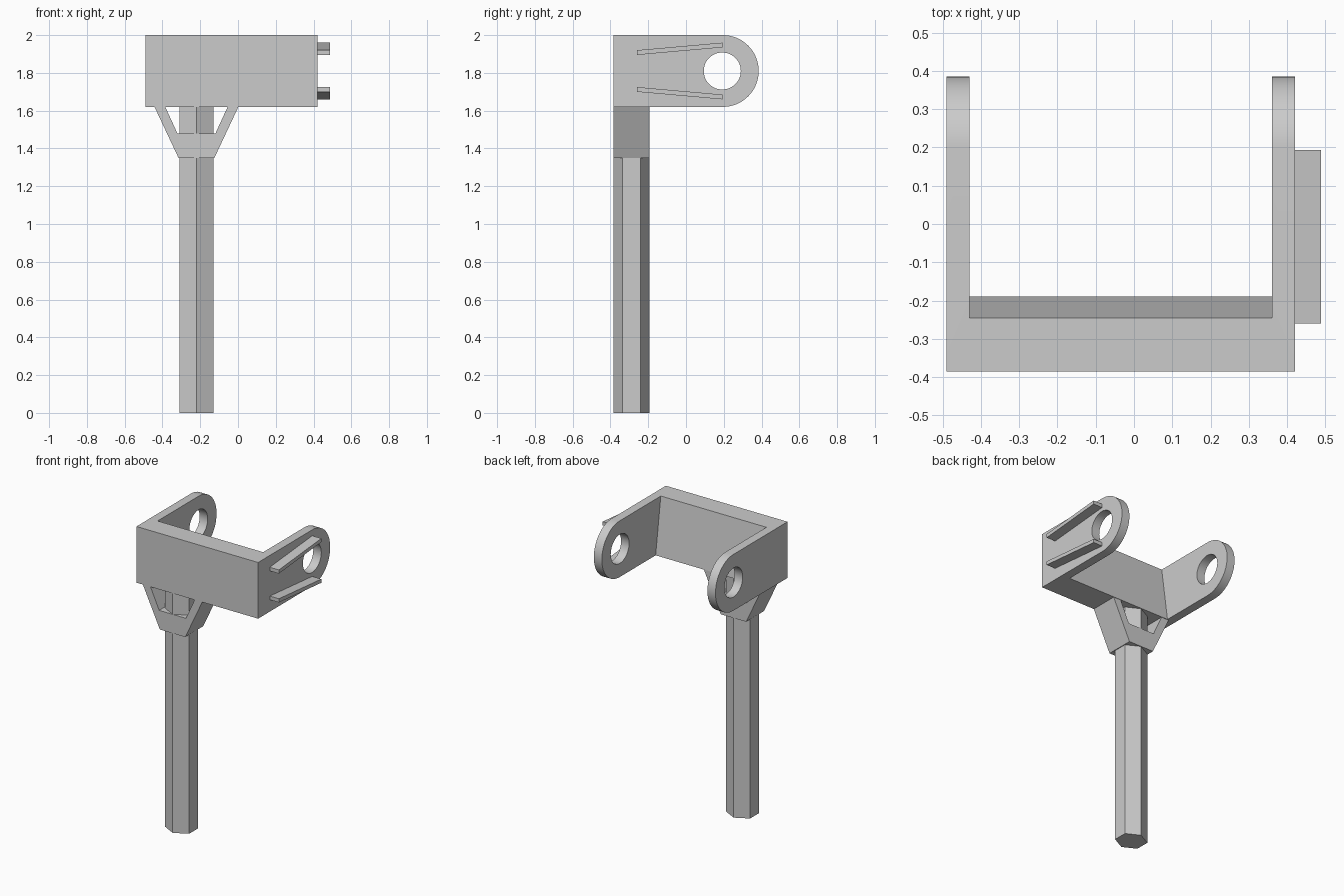
import bpy, bmesh
from math import sin, cos, pi, radians
from mathutils import Vector

if "Cube" in bpy.data.objects:
    bpy.data.objects.remove(bpy.data.objects["Cube"])


def prism(name, pts, to3d, depth):
    """Extrude a 2D profile (mapped into space by to3d) along a depth vector."""
    bm = bmesh.new()
    face = bm.faces.new([bm.verts.new(to3d(a, b)) for a, b in pts])
    ext = bmesh.ops.extrude_face_region(bm, geom=[face])
    verts = [v for v in ext["geom"] if isinstance(v, bmesh.types.BMVert)]
    bmesh.ops.translate(bm, verts=verts, vec=Vector(depth))
    bmesh.ops.recalc_face_normals(bm, faces=bm.faces)
    me = bpy.data.meshes.new(name)
    bm.to_mesh(me)
    bm.free()
    ob = bpy.data.objects.new(name, me)
    bpy.context.collection.objects.link(ob)
    return ob


def side_prism(name, pts, x0, x1):
    return prism(name, pts, lambda y, z: (x0, y, z), (x1 - x0, 0, 0))


def front_prism(name, pts, y0, y1):
    return prism(name, pts, lambda x, z: (x, y0, z), (0, y1 - y0, 0))


def arc(cy, cz, r, a0, a1, n):
    return [(cy + r * cos(a0 + (a1 - a0) * i / n),
             cz + r * sin(a0 + (a1 - a0) * i / n)) for i in range(n + 1)]


def cut(target, cutter):
    cutter.hide_render = True
    mod = target.modifiers.new("cut", 'BOOLEAN')
    mod.operation = 'DIFFERENCE'
    mod.solver = 'EXACT'
    mod.object = cutter
    bpy.context.view_layer.objects.active = target
    bpy.ops.object.modifier_apply(modifier=mod.name)
    bpy.data.objects.remove(cutter)


FRONT, BACK = -0.385, -0.193
MID_Z, EYE_Y, R = 1.81, 0.195, 0.19

# U-shaped bracket: rounded side profile, hollowed between the arms, pierced by the eyes
outline = [(FRONT, 2.0), (FRONT, 1.62)] + arc(EYE_Y, MID_Z, R, -pi / 2, pi / 2, 32)
bracket = side_prism("bracket", outline, -0.49, 0.42)
slope = (0.245 - 0.19) / 0.38
pocket = [(-0.245 - slope * 0.2, 2.2), (-0.19 + slope * 0.2, 1.42), (0.6, 1.42), (0.6, 2.2)]
cut(bracket, side_prism("pocket_cutter", pocket, -0.43, 0.36))
cut(bracket, side_prism("eye_cutter", arc(EYE_Y - 0.003, MID_Z, 0.098, 0, 2 * pi, 48)[:-1], -0.7, 0.7))

# Converging ribs on the outer right arm
for name, s in (("upper_rib", 1), ("lower_rib", -1)):
    rib = [(-0.26, 0.085), (0.193, 0.125), (0.193, 0.15), (-0.26, 0.11)]
    side_prism(name, [(y, MID_Z + s * h) for y, h in rib], 0.415, 0.488)

# Forked support with a window between the struts
cx = -0.22
half = [(0.095, 1.35), (0.222, 1.62), (0.165, 1.62), (0.1, 1.478)]
fork = [(cx + x, z) for x, z in half] + [(cx - x, z) for x, z in reversed(half)]
front_prism("fork_support", fork, FRONT, BACK)

# Hexagonal post running up to the bracket
hexagon = [(cx + 0.09 / cos(pi / 6) * cos(pi / 6 + i * pi / 3),
            (FRONT + BACK) / 2 + 0.095 * sin(pi / 6 + i * pi / 3)) for i in range(6)]
prism("hex_post", hexagon, lambda x, y: (x, y, 0), (0, 0, 1.62))

# Smooth only the rounded ends and eyes
bpy.ops.object.select_all(action='DESELECT')
bracket.select_set(True)
bpy.context.view_layer.objects.active = bracket
bpy.ops.object.shade_smooth_by_angle(angle=radians(30))
